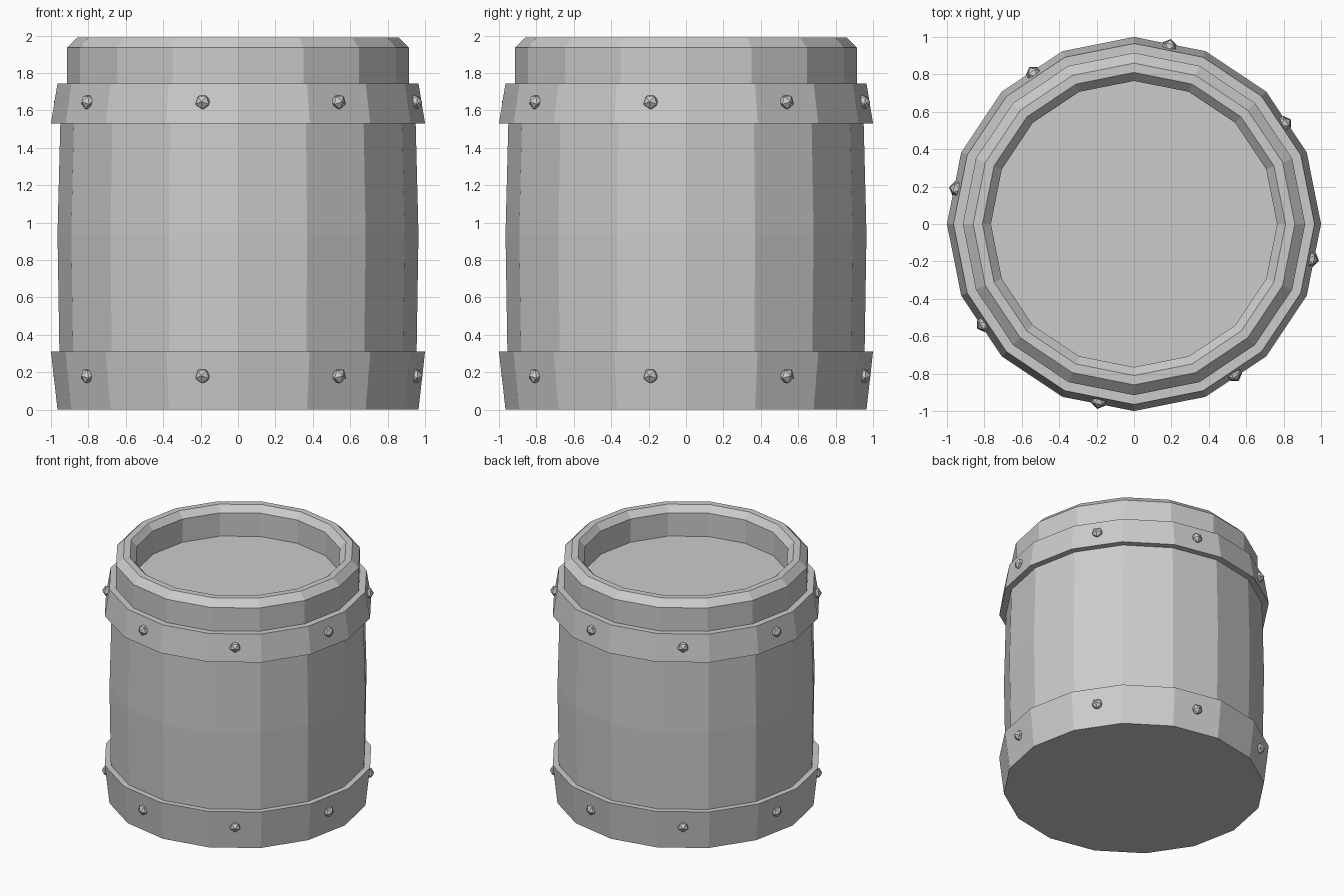
import bpy, bmesh, math
from mathutils import Matrix, Vector

if "Cube" in bpy.data.objects:
    bpy.data.objects.remove(bpy.data.objects["Cube"])

SIDES = 16


def finish(bm, name):
    mesh = bpy.data.meshes.new(name)
    bm.to_mesh(mesh)
    bm.free()
    obj = bpy.data.objects.new(name, mesh)
    bpy.context.collection.objects.link(obj)
    return obj


def lathe(name, profile, cap_start=False, cap_end=False):
    """Revolve (radius, z) points, listed bottom-outside to top-inside."""
    bm = bmesh.new()
    rings = []
    for r, z in profile:
        rings.append([bm.verts.new((r * math.cos(math.tau * i / SIDES),
                                    r * math.sin(math.tau * i / SIDES), z))
                      for i in range(SIDES)])
    for a, b in zip(rings, rings[1:]):
        for i in range(SIDES):
            j = (i + 1) % SIDES
            bm.faces.new((a[i], a[j], b[j], b[i]))
    if cap_start:
        bm.faces.new(rings[0][::-1])
    if cap_end:
        bm.faces.new(rings[-1])
    return finish(bm, name)


# Lower hoop with the barrel's flat base
lathe("lower_hoop", [(0.965, 0), (1.0, 0.31), (0.955, 0.31)], cap_start=True)

# Bulging wall between the hoops
lathe("barrel_wall", [(0.955, 0.31), (0.965, 0.94), (0.95, 1.53)])

# Upper hoop
lathe("upper_hoop", [(0.95, 1.53), (1.0, 1.53), (0.965, 1.745), (0.915, 1.745)])

# Bevelled rim and recessed lid
lathe("rim_and_lid", [(0.915, 1.745), (0.915, 1.935), (0.86, 1.99), (0.81, 1.99),
                      (0.765, 1.94), (0.765, 1.75)], cap_end=True)


# Rivets: faceted studs on every second hoop face, pole pointing outwards
def rivets(name, z, radius):
    bm = bmesh.new()
    for k in range(8):
        angle = math.radians(-11.25 + 45 * k)
        place = (Matrix.Rotation(angle, 4, 'Z')
                 @ Matrix.Translation(Vector((radius, 0, z)))
                 @ Matrix.Rotation(math.pi / 2, 4, 'Y'))
        bmesh.ops.create_icosphere(bm, subdivisions=1, radius=0.043, matrix=place)
    return finish(bm, name)


rivets("lower_rivets", 0.18, 0.965)
rivets("upper_rivets", 1.645, 0.962)
